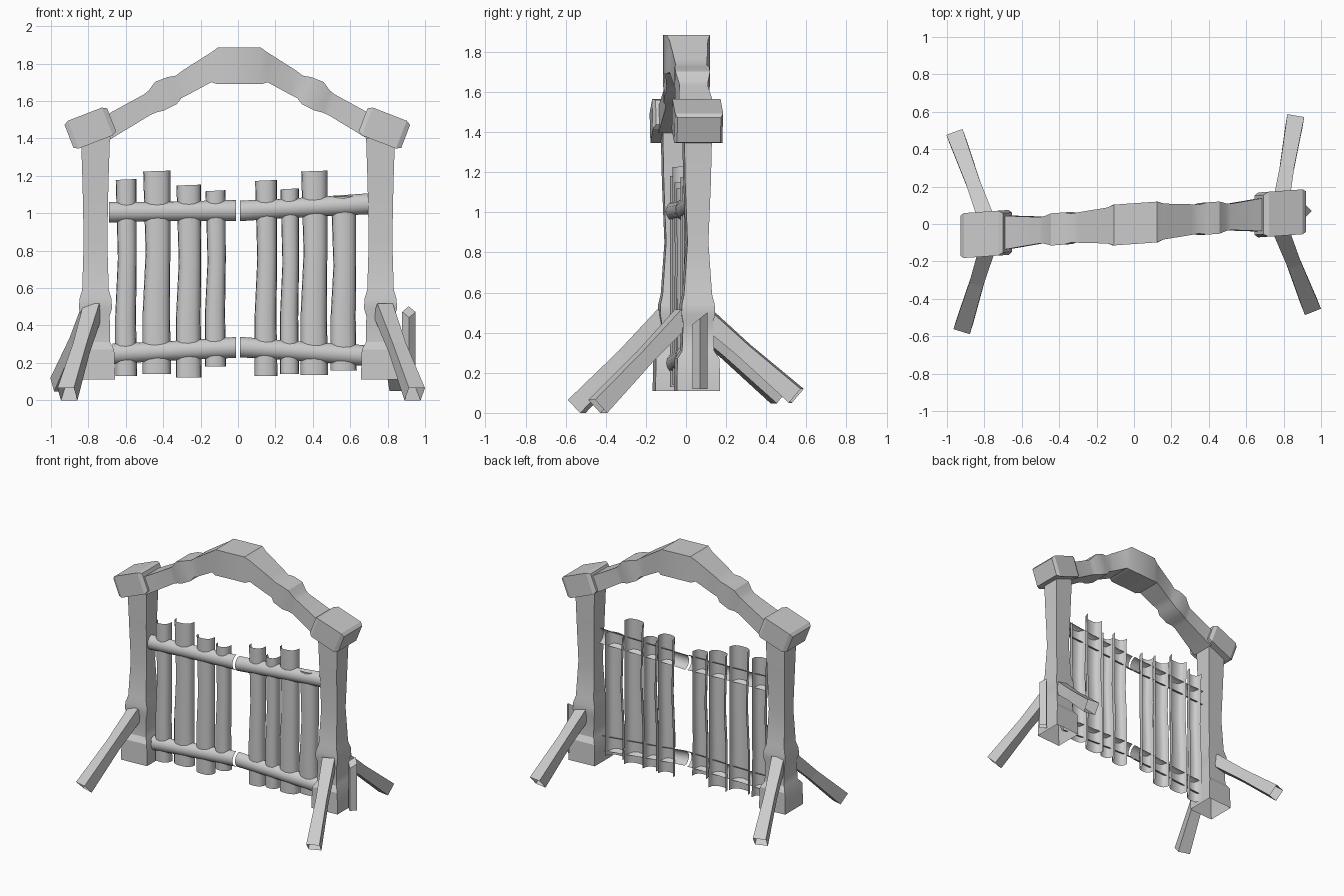
import bpy
import math
from mathutils import Vector

old = bpy.data.objects.get("Cube")
if old:
    bpy.data.objects.remove(old, do_unlink=True)

wood = bpy.data.materials.new("grey_wood")
wood.use_nodes = True
GREY = (0.6, 0.6, 0.6, 1)
wood.diffuse_color = GREY
wood.node_tree.nodes["Principled BSDF"].inputs["Base Color"].default_value = GREY


def skew(p):
    """Turn the gate slightly so its left end sits further back."""
    return (p[0], p[1] + 0.07 * p[0] + 0.002, p[2])


def loft(name, rings, closed=True, caps=(False, True), turned=True, smooth=0):
    """Bridge equal-sized rings of points into one mesh object."""
    n = len(rings[0])
    verts = [skew(p) if turned else tuple(p) for ring in rings for p in ring]
    faces = []
    for r in range(len(rings) - 1):
        for i in range(n if closed else n - 1):
            j = (i + 1) % n
            faces.append((r * n + i, r * n + j, (r + 1) * n + j, (r + 1) * n + i))
    if caps[0]:
        faces.append(tuple(reversed(range(n))))
    if caps[1]:
        faces.append(tuple(range(len(verts) - n, len(verts))))
    mesh = bpy.data.meshes.new(name)
    mesh.from_pydata(verts, [], faces)
    mesh.materials.append(wood)
    obj = bpy.data.objects.new(name, mesh)
    bpy.context.collection.objects.link(obj)
    bpy.ops.object.select_all(action='DESELECT')
    obj.select_set(True)
    bpy.context.view_layer.objects.active = obj
    if closed:
        bpy.ops.object.mode_set(mode='EDIT')
        bpy.ops.mesh.select_all(action='SELECT')
        bpy.ops.mesh.normals_make_consistent(inside=False)
        bpy.ops.object.mode_set(mode='OBJECT')
    if smooth:
        bpy.ops.object.shade_smooth_by_angle(angle=math.radians(smooth))
    return obj


def rect(cx, cy, z, hx, hy):
    return [(cx - hx, cy - hy, z), (cx + hx, cy - hy, z),
            (cx + hx, cy + hy, z), (cx - hx, cy + hy, z)]


def slab(top, bottom, hy):
    """Upright section from a top (x, z) to a bottom (x, z)."""
    (xt, zt), (xb, zb) = top, bottom
    return [(xt, -hy, zt), (xt, hy, zt), (xb, hy, zb), (xb, -hy, zb)]


# Posts with flared foot and swollen band: height, half width, half depth
POST = [(0.11, 0.105, 0.108), (0.27, 0.1, 0.105), (0.31, 0.078, 0.08),
        (0.45, 0.076, 0.075), (0.49, 0.088, 0.083), (0.54, 0.086, 0.082),
        (0.59, 0.071, 0.07), (0.85, 0.063, 0.052), (1.15, 0.069, 0.064),
        (1.43, 0.078, 0.07)]
for side, s in (("right", -1), ("left", 1)):
    loft(side + "_post", [rect(s * 0.762, 0, z, hx, hy)
                          for z, hx, hy in POST], smooth=28)

# Arched beam with carved collars and a thick crown block
HALF_ARCH = [((0.72, 1.52), (0.69, 1.395), 0.092), ((0.51, 1.635), (0.475, 1.525), 0.07),
             ((0.485, 1.655), (0.445, 1.538), 0.074), ((0.45, 1.702), (0.405, 1.548), 0.086),
             ((0.385, 1.727), (0.335, 1.583), 0.086), ((0.34, 1.735), (0.31, 1.615), 0.077),
             ((0.3, 1.765), (0.27, 1.635), 0.082), ((0.15, 1.86), (0.15, 1.7), 0.096),
             ((0.115, 1.885), (0.12, 1.69), 0.109)]
half = [((xt + 0.007, zt), (xb + 0.007, zb), hy) for (xt, zt), (xb, zb), hy in HALF_ARCH]
flip = [((0.007 - xt, zt), (0.007 - xb, zb), hy) for (xt, zt), (xb, zb), hy in HALF_ARCH]
loft("arch_beam", [slab(*s) for s in flip + half[::-1]], caps=(True, True), smooth=28)

# Tilted end blocks on top of the posts, chamfered at both ends
for side, s, x in (("right", -1, 0.792), ("left", 1, 0.785)):
    along, up = Vector((0.93, 0, -0.36)), Vector((0.36, 0, 0.93))
    rings = []
    for t, h, d in ((-0.125, 0.066, 0.105), (-0.1, 0.08, 0.12),
                    (0.095, 0.08, 0.12), (0.12, 0.066, 0.108)):
        mid = Vector((x, 0, 1.454)) + along * t
        a, b = mid + up * h, mid - up * h
        rings.append(slab((s * a.x, a.z), (s * b.x, b.z), d))
    loft(side + "_arch_end_block", rings, caps=(True, True))


# Diagonal braces, hollow at the ground end
def brace(name, head, foot):
    head, foot = Vector(head), Vector(foot)
    d = (foot - head).normalized()
    u = d.cross(Vector((0, 0, 1))).normalized()
    v = u.cross(d)
    rings = []
    for t, h in ((0, 0.044), (0.45, 0.038), (1, 0.046)):
        c = head.lerp(foot, t)
        rings.append([c + u * h + v * h, c - u * h + v * h,
                      c - u * h - v * h, c + u * h - v * h])
    loft(name, rings, caps=(True, False), turned=False)


brace("right_front_brace", (-0.775, -0.1, 0.485), (-0.912, -0.545, 0.032))
brace("left_front_brace", (0.775, -0.01, 0.485), (0.945, -0.44, 0.032))
brace("right_back_brace", (-0.78, 0.0, 0.485), (-0.95, 0.465, 0.083))
brace("left_back_brace", (0.78, 0.08, 0.495), (0.86, 0.55, 0.085))

# Short stake beside the left post, set cornerwise with a slanted top
loft("stake", [[(0.915, 0.033, z - drop), (0.95, 0.07, z), (0.912, 0.107, z + drop),
                (0.878, 0.07, z)] for z, drop in ((0.12, 0), (0.472, 0.03))], turned=False)

# Planks: boxy half-round shells open at the back
ARC = [math.pi * (1 - i / 8) for i in range(9)]
PLANKS = [(-0.598, 0.058, 1.18, 0.13), (-0.434, 0.076, 1.225, 0.14),
          (-0.263, 0.069, 1.15, 0.12), (-0.12, 0.056, 1.12, 0.18),
          (0.15, 0.061, 1.175, 0.13), (0.276, 0.051, 1.13, 0.14),
          (0.408, 0.073, 1.225, 0.135), (0.565, 0.07, 1.09, 0.16)]
for k, (x, w, top, low) in enumerate(PLANKS):
    rings = []
    for t, f, sway in ((0, 1, 0), (0.3, 0.96, -0.003), (0.6, 0.87, 0.006), (1, 0.96, 0)):
        z = low + (top - low) * t
        rings.append([(x + sway + w * f * math.copysign(abs(math.cos(a)) ** 0.75, math.cos(a)),
                       0.02 - 0.06 * abs(math.sin(a)) ** 0.75,
                       z + 0.003 * math.cos(a) * t) for a in ARC])
    loft("plank_%d" % (k + 1), rings, closed=False, caps=(False, False), smooth=50)

# Rails: half-round shells running across the planks
RAILS = [("right_upper_rail", -0.69, 1.005, -0.01, 1.015),
         ("right_lower_rail", -0.67, 0.248, -0.01, 0.282),
         ("left_upper_rail", 0.01, 1.012, 0.7, 1.05),
         ("left_lower_rail", 0.01, 0.284, 0.69, 0.238)]
for name, x0, z0, x1, z1 in RAILS:
    rings = []
    for t, r in ((0, 0.055), (0.35, 0.052), (0.65, 0.053), (1, 0.056)):
        x, z = x0 + (x1 - x0) * t, z0 + (z1 - z0) * t
        rings.append([(x, -0.003 - 0.05 * math.sin(a), z + r * math.cos(a)) for a in ARC[::-1]])
    loft(name, rings, closed=False, caps=(False, False), smooth=50)
